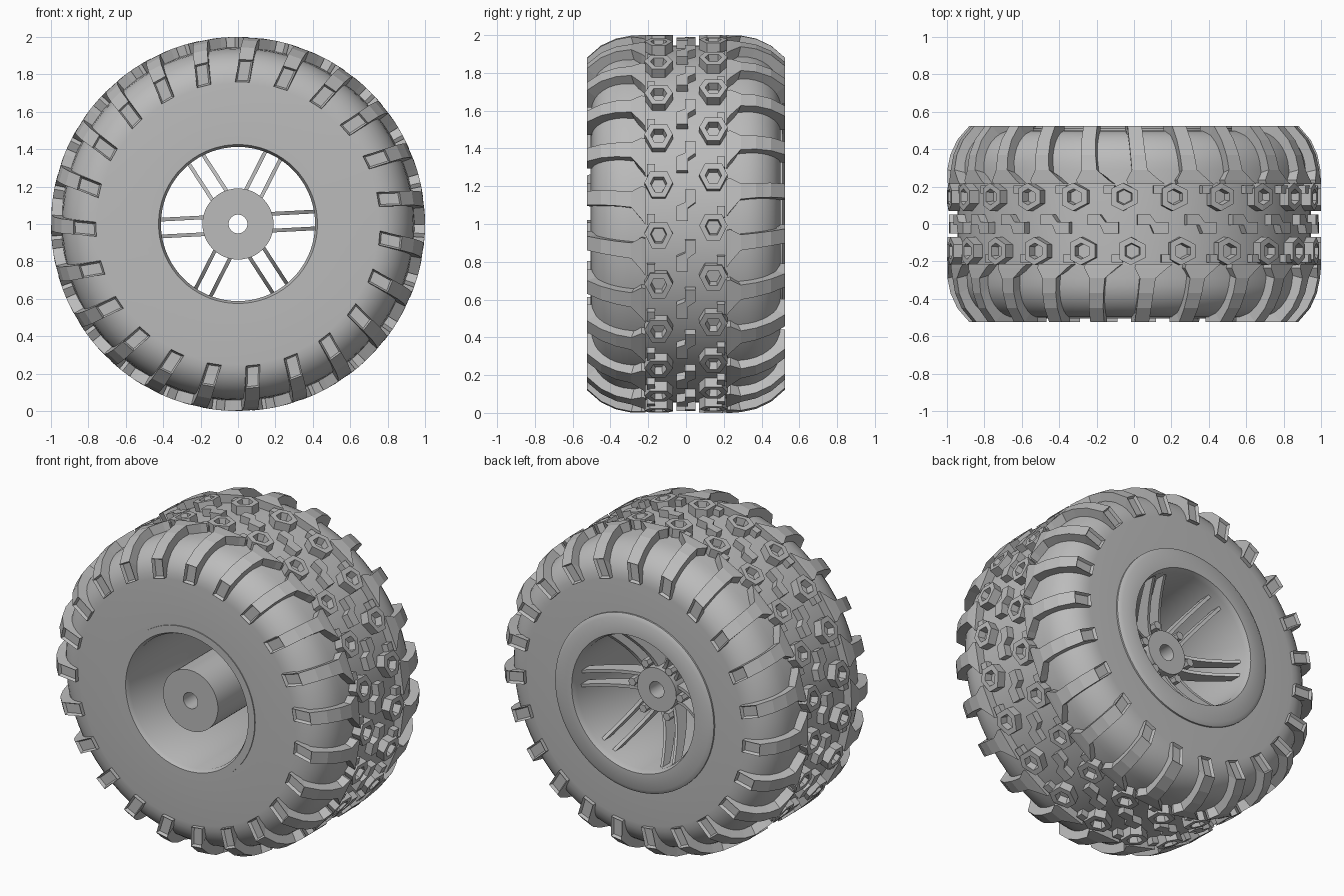
import bpy, bmesh, math
from math import cos, sin, pi, radians

cube = bpy.data.objects.get("Cube")
if cube:
    bpy.data.objects.remove(cube)

grey = bpy.data.materials.new("neutral_grey")
grey.use_nodes = True
grey.diffuse_color = (0.5, 0.5, 0.5, 1)
grey.node_tree.nodes["Principled BSDF"].inputs["Base Color"].default_value = (0.5, 0.5, 0.5, 1)

COUNT = 23                 # tread repeats
PITCH = 2 * pi / COUNT


def polar(a, r, y):
    """Wheel axis runs along y, through z = 1."""
    return (r * cos(a), y, 1 + r * sin(a))


def finish(bm, name, smooth=None):
    bmesh.ops.recalc_face_normals(bm, faces=bm.faces)
    mesh = bpy.data.meshes.new(name)
    bm.to_mesh(mesh)
    bm.free()
    mesh.materials.append(grey)
    ob = bpy.data.objects.new(name, mesh)
    bpy.context.collection.objects.link(ob)
    if smooth:
        bpy.ops.object.select_all(action='DESELECT')
        ob.select_set(True)
        bpy.context.view_layer.objects.active = ob
        bpy.ops.object.shade_smooth_by_angle(angle=radians(smooth))
    return ob


def skin(bm, rings, closed=False, caps=True):
    """Join equal vertex rings with quads; returns the side faces by band."""
    vs = [[bm.verts.new(p) for p in ring] for ring in rings]
    n = len(vs[0])
    bands = []
    for i in range(len(vs) if closed else len(vs) - 1):
        a, b = vs[i], vs[(i + 1) % len(vs)]
        bands.append([bm.faces.new((a[k], a[(k + 1) % n], b[(k + 1) % n], b[k]))
                      for k in range(n)])
    if caps and not closed:
        bm.faces.new(vs[0])
        bm.faces.new(vs[-1])
    return bands


def lathe(name, profile, segments=72, smooth=35):
    """Spin a closed (radius, y) profile round the axle."""
    bm = bmesh.new()
    rings = [[polar(2 * pi * s / segments, r, y) for r, y in profile]
             for s in range(segments)]
    skin(bm, rings, closed=True)
    return finish(bm, name, smooth)


def knob(bm, angle, y, outline, levels):
    """Block on the tread; levels are (scale, radius), last one is capped."""
    skin(bm, [[polar(angle + u * k, r, y + v * k) for u, v in outline]
              for k, r in levels])


# Tyre body with rounded shoulders
shoulder = [(0.75 + 0.19 * sin(t * pi / 16), 0.29 + 0.21 * cos(t * pi / 16))
            for t in range(9)]
half = [(0.45, 0.5)] + shoulder + [(0.945, 0.2)]
lathe("tyre_body", half + [(r, -y) for r, y in reversed(half)])

# Shoulder lugs: centre degrees, half width, top (r, y), foot (r, y)
LUG = [(5.5, 0.100, 1.000, 0.215, 0.92, 0.215),
       (6.5, 0.088, 1.000, 0.235, 0.92, 0.235),
       (7.5, 0.042, 0.998, 0.290, 0.92, 0.270),
       (8.0, 0.040, 0.982, 0.370, 0.90, 0.330),
       (8.5, 0.039, 0.945, 0.450, 0.86, 0.400),
       (9.0, 0.038, 0.880, 0.525, 0.80, 0.440),
       (10.0, 0.038, 0.760, 0.525, 0.76, 0.440)]
for side, name, shift in ((-1, "front_lugs", 0), (1, "rear_lugs", 2.5)):
    bm = bmesh.new()
    pockets = []
    for i in range(COUNT):
        rings = []
        for deg, w, tr, ty, fr, fy in LUG:
            a = i * PITCH + radians(deg + shift)
            rings.append([polar(a - w / tr, tr, side * ty), polar(a + w / tr, tr, side * ty),
                          polar(a + w / tr, fr, side * fy), polar(a - w / tr, fr, side * fy)])
        pockets.append(skin(bm, rings)[-1][0])
    # Sunken pad on each lug end
    bmesh.ops.recalc_face_normals(bm, faces=bm.faces)
    bmesh.ops.inset_individual(bm, faces=pockets, thickness=0.013, depth=-0.018)
    finish(bm, name)

# Two rows of hollow knobs, with tabs on their trailing sides
HEX = [(0.07, -0.045), (0.07, 0.045), (0.01, 0.075),
       (-0.07, 0.035), (-0.07, -0.035), (0.01, -0.075)]
TAB = [(-0.03, -0.022), (0.03, -0.022), (0.03, 0.022), (-0.03, 0.022)]
for side, name, shift in ((-1, "front_knobs", -3.5), (1, "rear_knobs", -1)):
    bm = bmesh.new()
    for i in range(COUNT):
        a = i * PITCH + radians(shift)
        knob(bm, a, side * 0.145, HEX, [(1, 0.92), (1, 1), (0.58, 1), (0.5, 0.955)])
        knob(bm, a + 0.085, side * 0.185, TAB, [(1, 0.92), (1, 0.985)])
    finish(bm, name)

# Stepped blocks along the centre line
STEP = [(-0.085, -0.05), (-0.005, -0.05), (0.015, -0.005), (0.085, -0.005),
        (0.085, 0.05), (0.015, 0.05), (-0.015, 0.01), (-0.085, 0.01)]
bm = bmesh.new()
for i in range(COUNT):
    knob(bm, (i + 0.5) * PITCH - radians(2), 0, STEP, [(1, 0.92), (1, 0.99)])
finish(bm, "centre_blocks")

# Wheel rim with an outer lip at the back
lathe("wheel_rim", [(0.47, -0.48), (0.47, -0.506), (0.425, -0.506), (0.412, -0.48),
                    (0.412, 0.49), (0.425, 0.525), (0.525, 0.525), (0.55, 0.51),
                    (0.55, 0.47), (0.46, 0.47)])

# Hub drum with a through bore
lathe("hub", [(0.05, -0.47), (0.19, -0.47), (0.19, 0.13), (0.135, 0.2),
              (0.135, 0.29), (0.05, 0.29)], 48)

# Six pairs of curved spoke blades
bm = bmesh.new()
STEPS = 8
for k in range(6):
    a = k * pi / 3 + radians(3)
    for off in (-0.045, 0.045):
        rings = []
        for s in range(STEPS + 1):
            t = s / STEPS
            r = 0.11 + 0.3 * t
            back = 0.26 + 0.19 * t ** 1.6
            deep = 0.11 - 0.04 * t
            ring = []
            for e, y in ((-0.01, back), (0.01, back), (0.01, back - deep), (-0.01, back - deep)):
                q = off + e
                ring.append((r * cos(a) - q * sin(a), y, 1 + r * sin(a) + q * cos(a)))
            rings.append(ring)
        skin(bm, rings)
finish(bm, "spokes", 30)

# Hex bolts between the blades of each pair
bm = bmesh.new()
for k in range(6):
    a = k * pi / 3 + radians(3)
    cx, _, cz = polar(a, 0.165, 0)
    skin(bm, [[(cx + 0.026 * cos(h * pi / 3), y, cz + 0.026 * sin(h * pi / 3))
               for h in range(6)] for y in (0.1, 0.3)])
finish(bm, "hub_bolts")
